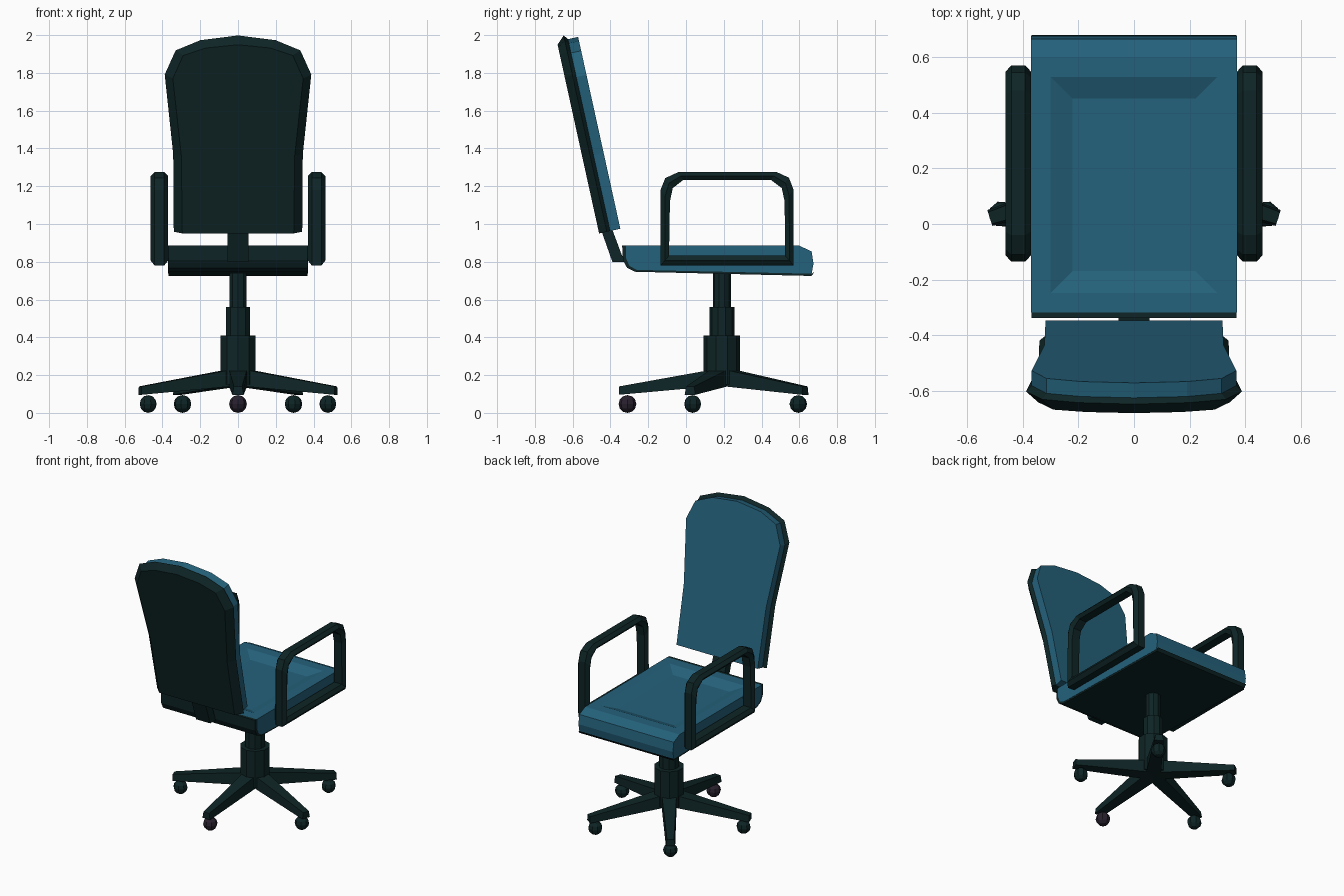
import bpy, bmesh, math
from mathutils import Vector, Matrix

if "Cube" in bpy.data.objects:
    bpy.data.objects.remove(bpy.data.objects["Cube"])


def material(name, rgb):
    m = bpy.data.materials.new(name)
    m.diffuse_color = (*rgb, 1)
    m.use_nodes = True
    m.node_tree.nodes["Principled BSDF"].inputs["Base Color"].default_value = m.diffuse_color
    return m


BLUE = material("teal_fabric", (0.018, 0.122, 0.2))
DARK = material("dark_plastic", (0.0045, 0.018, 0.019))
PLUM = material("dark_plum", (0.021, 0.015, 0.027))


def finish(bm, name, mat):
    bmesh.ops.recalc_face_normals(bm, faces=bm.faces[:])
    me = bpy.data.meshes.new(name)
    bm.to_mesh(me)
    bm.free()
    ob = bpy.data.objects.new(name, me)
    me.materials.append(mat)
    bpy.context.collection.objects.link(ob)
    return ob


def loft(rings, closed=False):
    """Skin a list of equal rings; cap the ends unless the loft closes on itself."""
    bm = bmesh.new()
    vs = [[bm.verts.new(p) for p in r] for r in rings]
    n = len(vs[0])
    pairs = list(zip(vs, vs[1:])) + ([(vs[-1], vs[0])] if closed else [])
    for a, b in pairs:
        for i in range(n):
            j = (i + 1) % n
            bm.faces.new((a[i], a[j], b[j], b[i]))
    if not closed:
        bm.faces.new(vs[0])
        bm.faces.new(vs[-1])
    bmesh.ops.recalc_face_normals(bm, faces=bm.faces[:])
    return bm


def prism(profile, half):
    """Extrude a (y, z) profile across x."""
    return loft([[(x, y, z) for y, z in profile] for x in (-half, half)])


# seat cushion with a dished top
cushion = [(-0.318, 0.885), (-0.318, 0.82), (-0.3, 0.778), (-0.26, 0.757), (0.665, 0.737),
           (0.675, 0.79), (0.665, 0.855), (0.6, 0.885)]
bm = prism(cushion, 0.37)
top = [f for f in bm.faces if f.normal.z > 0.99]
bmesh.ops.inset_region(bm, faces=top, thickness=0.1, depth=0)
bmesh.ops.inset_region(bm, faces=top, thickness=0.11, depth=-0.03)
finish(bm, "seat_cushion", BLUE)

# seat pan wrapping the underside and rear edge
pan = [(-0.318, 0.885), (-0.338, 0.885), (-0.334, 0.81), (-0.312, 0.768), (-0.268, 0.747),
       (0.665, 0.725), (0.679, 0.745), (0.665, 0.737), (-0.26, 0.757), (-0.3, 0.778), (-0.318, 0.82)]
finish(prism(pan, 0.368), "seat_pan", DARK)

# backrest: outlines in its own plane (x, up), leaning backwards
TILT = math.atan(0.22)


def lean(x, u, w):
    c, s = math.cos(TILT), math.sin(TILT)
    return (x, -0.46 - u * s + w * c, 0.95 + u * c + w * s)


def outline(half, w):
    pts = half + [(-x, u) for x, u in reversed(half) if x > 0]
    return [lean(x, u, w) for x, u in pts]


inner = [(0.295, 0.0), (0.3, 0.42), (0.345, 0.84), (0.29, 0.965), (0.17, 1.005), (0, 1.023)]
rim = [(0.34, 0.0), (0.343, 0.42), (0.388, 0.852), (0.33, 0.983), (0.2, 1.038), (0, 1.064)]
pad = [(0.318, 0.0), (0.322, 0.41), (0.368, 0.835), (0.315, 0.965), (0.19, 1.018), (0, 1.04)]
finish(loft([outline(inner, 0), outline(rim, 0.042), outline(pad, 0.06)]), "back_shell", DARK)
finish(loft([outline(pad, 0.06), outline(pad, 0.115)]), "back_cushion", BLUE)

# bracket joining back and seat
finish(prism([(-0.45, 0.97), (-0.39, 0.8), (-0.3, 0.8), (-0.3, 0.83), (-0.338, 0.83), (-0.39, 0.97)],
             0.055), "back_bracket", DARK)

# armrest loops, outer and inner side outlines
arm_out = [(-0.135, 0.78), (-0.135, 1.18), (-0.11, 1.243), (-0.04, 1.275),
           (0.48, 1.275), (0.545, 1.245), (0.57, 1.18), (0.57, 0.78)]
arm_in = [(-0.09, 0.832), (-0.085, 1.12), (-0.07, 1.19), (-0.015, 1.233),
          (0.45, 1.233), (0.507, 1.19), (0.522, 1.12), (0.525, 0.832)]
section = [(0, -0.025), (0.5, -0.046), (1, -0.03), (1, 0.03), (0.5, 0.046), (0, 0.025)]
for side, name in ((-1, "left_armrest"), (1, "right_armrest")):
    rings = []
    for o, i in zip(arm_out, arm_in):
        mid = [Vector(o).lerp(Vector(i), t) for t, _ in section]
        rings.append([(side * 0.416 + h, p.x, p.y) for p, (_, h) in zip(mid, section)])
    finish(loft(rings, closed=True), name, DARK)

# telescoping column
CY = 0.19
for name, r, z0, z1 in (("column_base", 0.097, 0.15, 0.41), ("column_sleeve", 0.066, 0.4, 0.56),
                        ("column_rod", 0.048, 0.55, 0.75)):
    ring = [(r * math.cos(a), CY + r * math.sin(a))
            for a in (math.radians(90 + 36 * k) for k in range(10))]
    finish(loft([[(x, y, z) for x, y in ring] for z in (z0, z1)]), name, DARK)

# five star legs with ball casters
for k in range(5):
    ang = math.radians(-90 + 72 * k)
    place = Matrix.Translation((0, CY, 0)) @ Matrix.Rotation(ang, 4, 'Z')
    rings = []
    for r, wt, wb, zt, zb in ((0, 0.05, 0.05, 0.238, 0.145), (0.545, 0.022, 0.03, 0.14, 0.096)):
        rings.append([place @ Vector(p) for p in
                      ((r, -wt, zt), (r, wt, zt), (r, wb, zb), (r, -wb, zb))])
    finish(loft(rings), f"base_leg_{k + 1}", DARK)
    bm = bmesh.new()
    bmesh.ops.create_uvsphere(bm, u_segments=8, v_segments=6, radius=0.047,
                              matrix=place @ Matrix.Translation((0.5, 0, 0.047)))
    finish(bm, f"caster_{k + 1}", PLUM if k == 0 else DARK)
